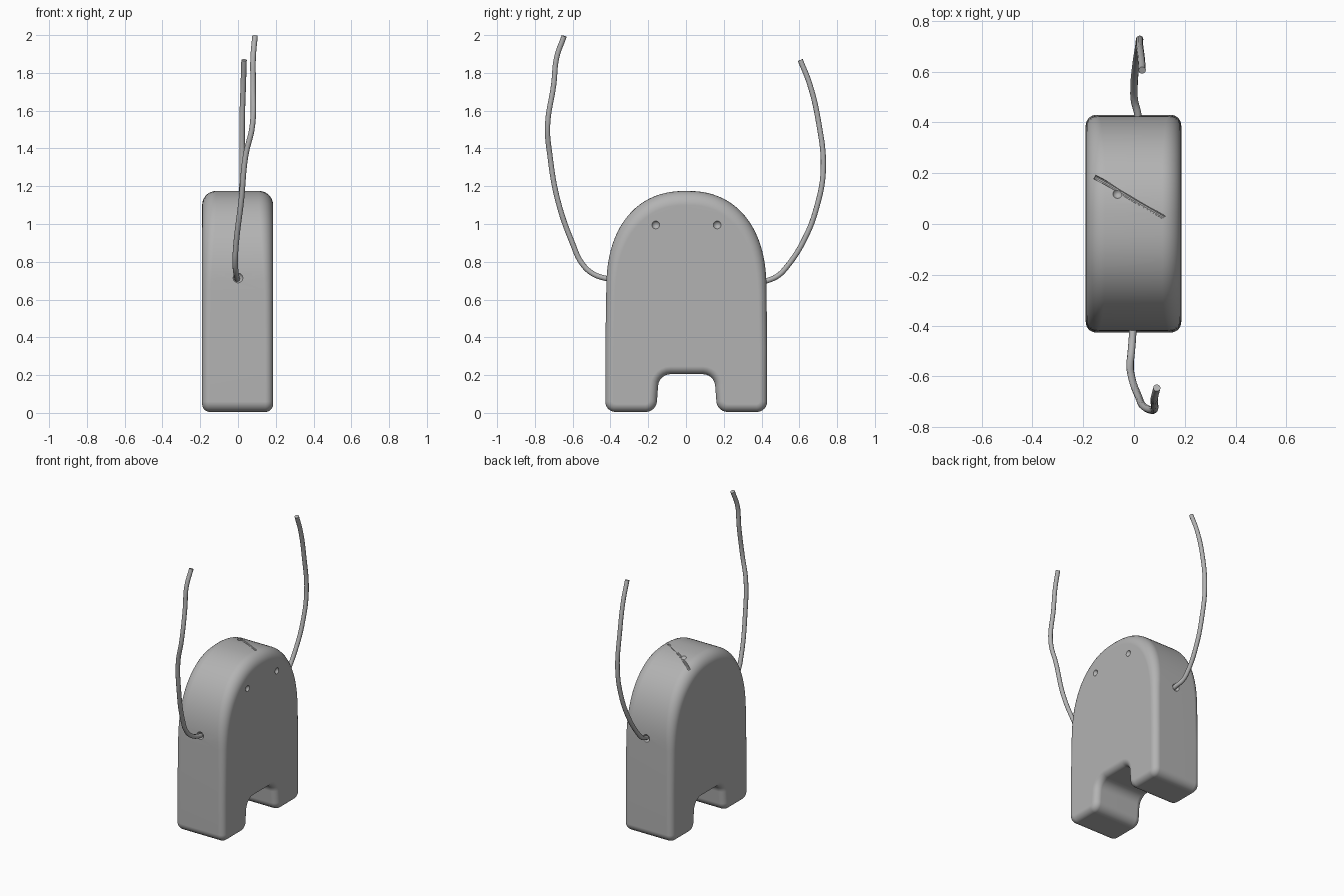
import bpy, bmesh, math
from mathutils import Vector

if "Cube" in bpy.data.objects:
    bpy.data.objects.remove(bpy.data.objects["Cube"])

clay = bpy.data.materials.new("grey clay")
clay.diffuse_color = (0.45, 0.45, 0.45, 1)
clay.use_nodes = True
clay.node_tree.nodes["Principled BSDF"].inputs["Base Color"].default_value = clay.diffuse_color


def activate(ob):
    bpy.ops.object.select_all(action='DESELECT')
    ob.select_set(True)
    bpy.context.view_layer.objects.active = ob


def add_mesh(name, bm):
    bmesh.ops.recalc_face_normals(bm, faces=bm.faces)
    me = bpy.data.meshes.new(name)
    bm.to_mesh(me)
    bm.free()
    me.materials.append(clay)
    ob = bpy.data.objects.new(name, me)
    bpy.context.collection.objects.link(ob)
    return ob


def wire(name, pts, radius):
    cu = bpy.data.curves.new(name, 'CURVE')
    cu.dimensions = '3D'
    cu.bevel_depth = radius
    cu.bevel_resolution = 3
    cu.resolution_u = 6
    cu.use_fill_caps = True
    sp = cu.splines.new('BEZIER')
    sp.bezier_points.add(len(pts) - 1)
    for bp, p in zip(sp.bezier_points, pts):
        bp.co = p
        bp.handle_left_type = bp.handle_right_type = 'AUTO'
    tmp = bpy.data.objects.new(name, cu)
    bpy.context.collection.objects.link(tmp)
    activate(tmp)
    bpy.ops.object.convert(target='MESH')
    ob = bpy.context.object
    bm = bmesh.new()
    bm.from_mesh(ob.data)
    bmesh.ops.remove_doubles(bm, verts=bm.verts, dist=1e-5)
    bmesh.ops.recalc_face_normals(bm, faces=bm.faces)
    bm.to_mesh(ob.data)
    bm.free()
    ob.data.materials.clear()
    ob.data.materials.append(clay)
    activate(ob)
    bpy.ops.object.shade_smooth_by_angle(angle=math.radians(45))
    return ob


def fillet(prev, p, nxt, r, n=6):
    prev, p, nxt = Vector(prev), Vector(p), Vector(nxt)
    a = p + (prev - p).normalized() * r
    b = p + (nxt - p).normalized() * r
    c = a + b - p
    return [c + (a - c) * math.cos(t) + (b - c) * math.sin(t)
            for t in (i / n * math.pi / 2 for i in range(n + 1))]


# Body profile (y, z): two stubby legs, arch gap, domed top
corners = [(-0.422, 0.6), (-0.428, 0.005), (-0.158, 0.005), (-0.143, 0.205),
           (0.15, 0.205), (0.165, 0.005), (0.43, 0.005), (0.428, 0.6)]
radii = [0, 0.055, 0.055, 0.06, 0.06, 0.055, 0.055, 0]
profile = []
for i in range(1, 7):
    profile += fillet(corners[i - 1], corners[i], corners[i + 1], radii[i])
profile.append(Vector((0.43, 0.35)))
e = 2 / 2.3
N = 44
for i in range(N + 1):
    t = math.pi * i / N
    c, s = math.cos(t), max(math.sin(t), 0)
    profile.append(Vector((0.002 + 0.424 * math.copysign(abs(c) ** e, c), 0.65 + 0.525 * s ** e)))
profile.append(Vector((-0.427, 0.35)))

# Body: rings across the thickness, edges rounder towards the top
bm = bmesh.new()
SEG, HALF = 7, 0.188
rings = []
steps = [(-1, math.pi / 2 * (1 - k / SEG)) for k in range(SEG + 1)]
steps += [(1, math.pi / 2 * k / SEG) for k in range(SEG + 1)]
n = len(profile)
for side, t in steps:
    ring = []
    for i, p in enumerate(profile):
        d = (profile[(i + 1) % n] - profile[i - 1]).normalized()
        out = Vector((d.y, -d.x))
        k = min(max((p.y - 0.6) / 0.5, 0), 1)
        r = 0.042 + 0.033 * k
        q = p - out * r * (1 - math.cos(t))
        ring.append(bm.verts.new((side * (HALF - r * (1 - math.sin(t))) - 0.002, q.x, q.y)))
    rings.append(ring)
for a, b in zip(rings, rings[1:]):
    for i in range(n):
        j = (i + 1) % n
        bm.faces.new((a[i], a[j], b[j], b[i]))
bm.faces.new(rings[0])
bm.faces.new(rings[-1])
body = add_mesh("body", bm)


# Cutters: eye dimples, wire sockets, pits and crack on the top
def ball(name, pos, r):
    b = bmesh.new()
    bmesh.ops.create_uvsphere(b, u_segments=16, v_segments=10, radius=r)
    bmesh.ops.translate(b, verts=b.verts, vec=pos)
    return add_mesh(name, b)


cutters = [ball("eye_cutter", (0.193, y, 0.995), 0.022) for y in (-0.16, 0.165)]
cutters += [ball("socket_cutter", (0.0, -0.43, 0.715), 0.028),
            ball("socket_cutter", (0.01, 0.435, 0.695), 0.028),
            ball("pit_cutter", (-0.065, 0.12, 1.171), 0.02)]
cutters.append(wire("crack_cutter", [(-0.155, 0.185, 1.128), (-0.09, 0.15, 1.158), (-0.01, 0.10, 1.171),
                                     (0.06, 0.06, 1.178), (0.12, 0.025, 1.178)], 0.009))
for c in cutters:
    c.hide_render = True
    m = body.modifiers.new("cut", 'BOOLEAN')
    m.operation = 'DIFFERENCE'
    m.solver = 'EXACT'
    m.object = c
    activate(body)
    bpy.ops.object.modifier_apply(modifier=m.name)
for c in cutters:
    bpy.data.objects.remove(c)
activate(body)
bpy.ops.object.shade_smooth_by_angle(angle=math.radians(35))
wn = body.modifiers.new("even shading", 'WEIGHTED_NORMAL')
wn.keep_sharp = True

# Wire arms, bent upwards
wire("front_arm", [(-0.005, -0.36, 0.70), (-0.005, -0.425, 0.712), (-0.01, -0.495, 0.738),
                   (-0.015, -0.55, 0.79), (-0.01, -0.60, 0.895), (0.018, -0.68, 1.13),
                   (0.04, -0.72, 1.36), (0.076, -0.733, 1.52), (0.08, -0.70, 1.74),
                   (0.08, -0.685, 1.88), (0.09, -0.645, 1.995)], 0.0145)
wire("back_arm", [(0.015, 0.36, 0.68), (0.015, 0.43, 0.70), (0.002, 0.485, 0.725),
                  (0.0, 0.535, 0.775), (0.008, 0.63, 0.925), (0.018, 0.695, 1.10),
                  (0.022, 0.727, 1.29), (0.022, 0.70, 1.55), (0.028, 0.655, 1.74),
                  (0.032, 0.605, 1.868)], 0.0145)
